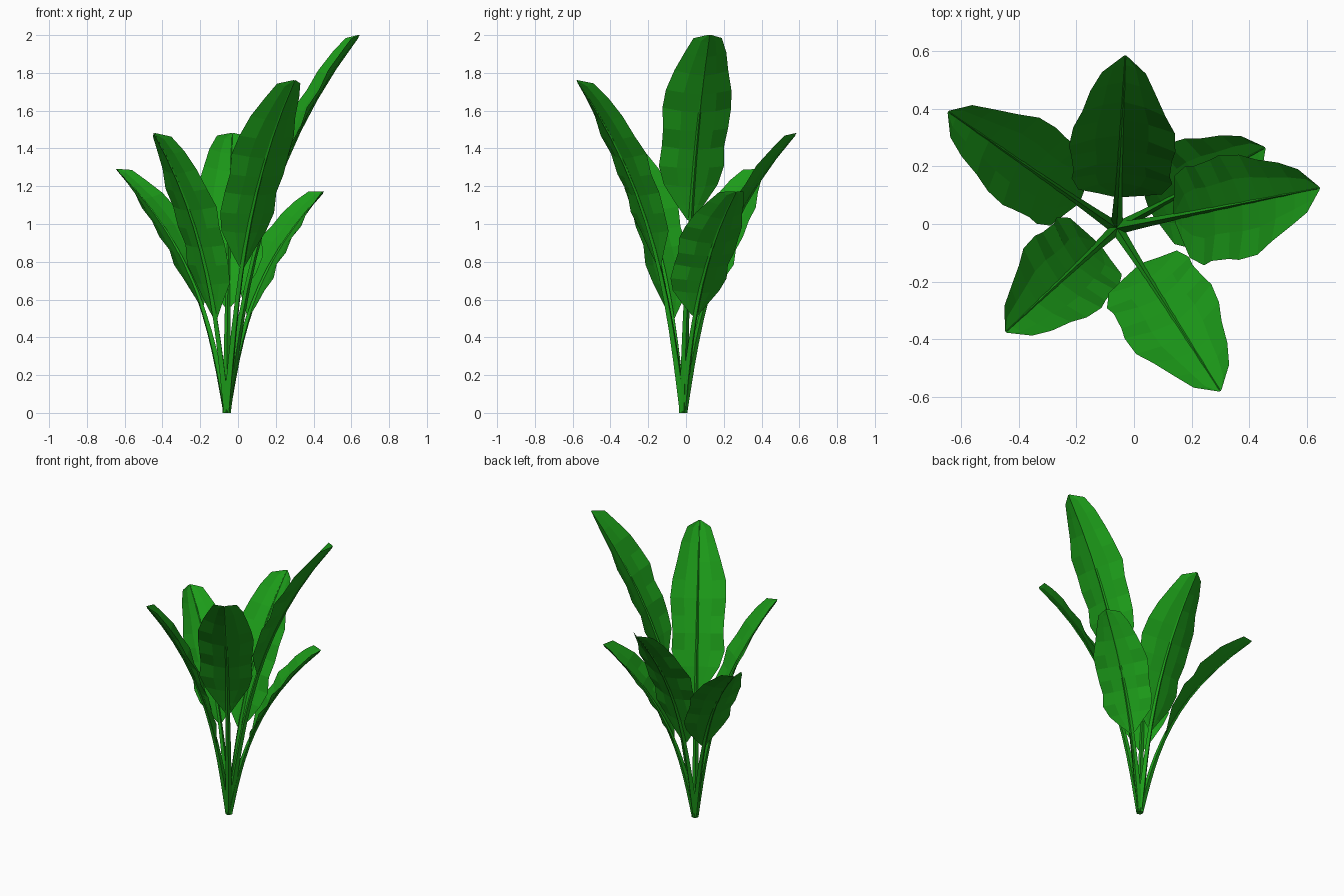
import bpy, math
from mathutils import Vector

if "Cube" in bpy.data.objects:
    bpy.data.objects.remove(bpy.data.objects["Cube"])

green = bpy.data.materials.new("leaf_green")
green.diffuse_color = (0.012, 0.34, 0.01, 1)
green.use_nodes = True
green.node_tree.nodes["Principled BSDF"].inputs["Base Color"].default_value = green.diffuse_color

BASE = Vector((-0.06, -0.015, 0))
UP = Vector((0, 0, 1))

# tip position, start of blade along the stem (0-1), width scale
LEAVES = [
    ((0.645, 0.125, 2.00), 0.51, 1.00),
    ((0.30, -0.58, 1.76), 0.44, 0.96),
    ((-0.03, 0.585, 1.48), 0.38, 1.00),
    ((-0.445, -0.375, 1.48), 0.34, 0.92),
    ((-0.645, 0.39, 1.29), 0.44, 0.88),
    ((0.455, 0.265, 1.17), 0.44, 0.96),
]
# blade outline: distance along blade, left width, right width, edge lift
OUTLINE = [
    (0.00, .018, .018, .1), (0.08, .07, .08, .2), (0.18, .14, .15, .25),
    (0.28, .165, .185, .18), (0.38, .16, .175, .28), (0.48, .17, .18, .2),
    (0.58, .18, .19, .3), (0.68, .168, .185, .25), (0.78, .14, .15, .36),
    (0.88, .115, .11, .4), (0.96, .078, .075, .5), (1.00, .006, .006, .5),
]


def frame(tip, t):
    """Point on the arching midrib, its sideways axis and its upper normal."""
    reach = Vector((tip.x - BASE.x, tip.y - BASE.y, 0))
    p = BASE + reach * (0.4 * t + 0.6 * t ** 3) + UP * tip.z * t
    tangent = (reach * (0.4 + 1.8 * t * t) + UP * tip.z).normalized()
    side = UP.cross(reach).normalized()
    return p, side, tangent.cross(side).normalized()


def add_mesh(name, verts, faces):
    me = bpy.data.meshes.new(name)
    me.from_pydata([tuple(v) for v in verts], [], faces)
    me.materials.append(green)
    ob = bpy.data.objects.new(name, me)
    bpy.context.collection.objects.link(ob)
    return ob


def grid_faces(rows, cols, closed=False):
    faces = []
    for r in range(rows - 1):
        for c in range(cols if closed else cols - 1):
            d = (c + 1) % cols
            faces.append((r * cols + c, r * cols + d,
                          (r + 1) * cols + d, (r + 1) * cols + c))
    return faces


for i, (tip, start, scale) in enumerate(LEAVES, 1):
    tip = Vector(tip)

    # cupped blade with a scalloped, rippled edge
    verts = []
    for s, left, right, lift in OUTLINE:
        p, side, up = frame(tip, start + (1 - start) * s)
        for u in (-1, -0.5, 0, 0.5, 1):
            w = (left if u > 0 else right) * scale
            verts.append(p + side * u * w + up * w * lift * abs(u) ** 1.5)
    add_mesh(f"leaf_blade_{i}", verts, grid_faces(len(OUTLINE), 5))

    # four-sided stem that thins into the midrib
    verts, rows = [], 13
    for k in range(rows):
        t = k / (rows - 1) * 0.995
        p, side, up = frame(tip, t)
        if k == 0:
            side, up = side.copy(), side.cross(UP).normalized()
        r = 0.019 * (1 - t) + 0.003
        for a in range(4):
            ang = a * math.pi / 2
            verts.append(p + side * r * math.cos(ang) + up * r * math.sin(ang))
    faces = grid_faces(rows, 4, closed=True)
    faces += [(3, 2, 1, 0), tuple(range(rows * 4 - 4, rows * 4))]
    # keep the base ring winding consistent with the rest
    p, side, up = frame(tip, 0)
    for a in range(4):
        ang = a * math.pi / 2
        v = p + side * 0.022 * math.cos(ang) + up * 0.022 * math.sin(ang)
        verts[a] = Vector((v.x, v.y, 0))
    add_mesh(f"leaf_stem_{i}", verts, faces)
